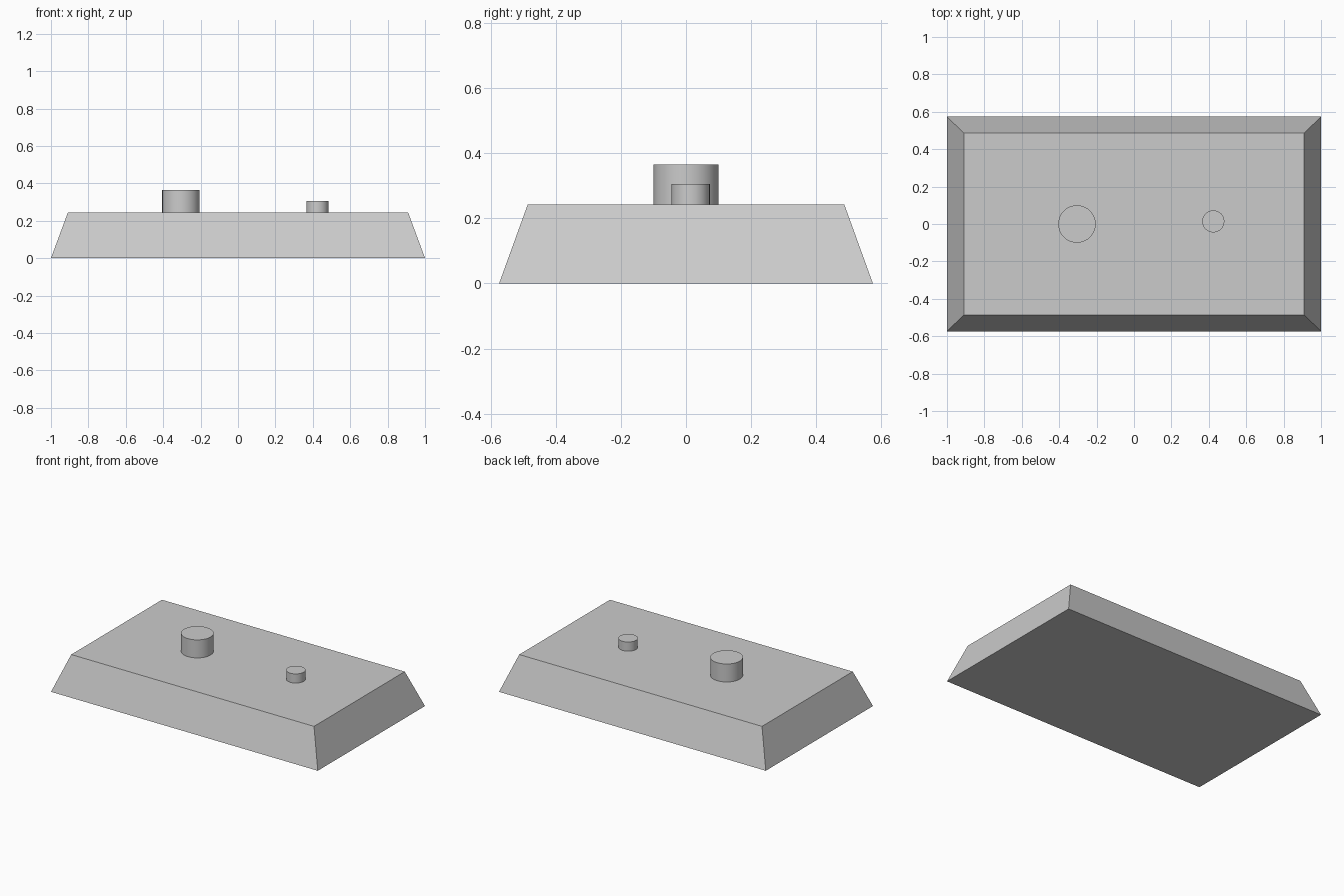
import bpy
import bmesh
import math

cube = bpy.data.objects.get("Cube")
if cube:
    bpy.data.objects.remove(cube, do_unlink=True)

TOP = 0.243

# Plain grey for every part
grey = bpy.data.materials.new("plain_grey")
grey.use_nodes = True
colour = (0.6, 0.6, 0.6, 1)
grey.diffuse_color = colour
grey.node_tree.nodes["Principled BSDF"].inputs["Base Color"].default_value = colour


def add_peg(name, x, y, radius, top):
    """Upright round peg standing on the slab."""
    bpy.ops.mesh.primitive_cylinder_add(
        vertices=64, radius=radius, depth=top - TOP,
        location=(x, y, (top + TOP) / 2))
    peg = bpy.context.object
    peg.name = name
    peg.data.materials.append(grey)
    bpy.ops.object.shade_smooth_by_angle(angle=math.radians(30))


# Tapered slab: a box whose top is drawn in
bm = bmesh.new()
bmesh.ops.create_cube(bm, size=2)
for v in bm.verts:
    upper = v.co.z > 0
    v.co.x *= 0.91 if upper else 1.0
    v.co.y *= 0.486 if upper else 0.574
    v.co.z = TOP if upper else 0
mesh = bpy.data.meshes.new("tapered_slab")
bm.to_mesh(mesh)
bm.free()
mesh.materials.append(grey)
slab = bpy.data.objects.new("tapered_slab", mesh)
bpy.context.collection.objects.link(slab)

# Pegs
add_peg("large_peg", -0.305, 0, 0.1, 0.365)
add_peg("small_peg", 0.424, 0.014, 0.059, 0.305)
